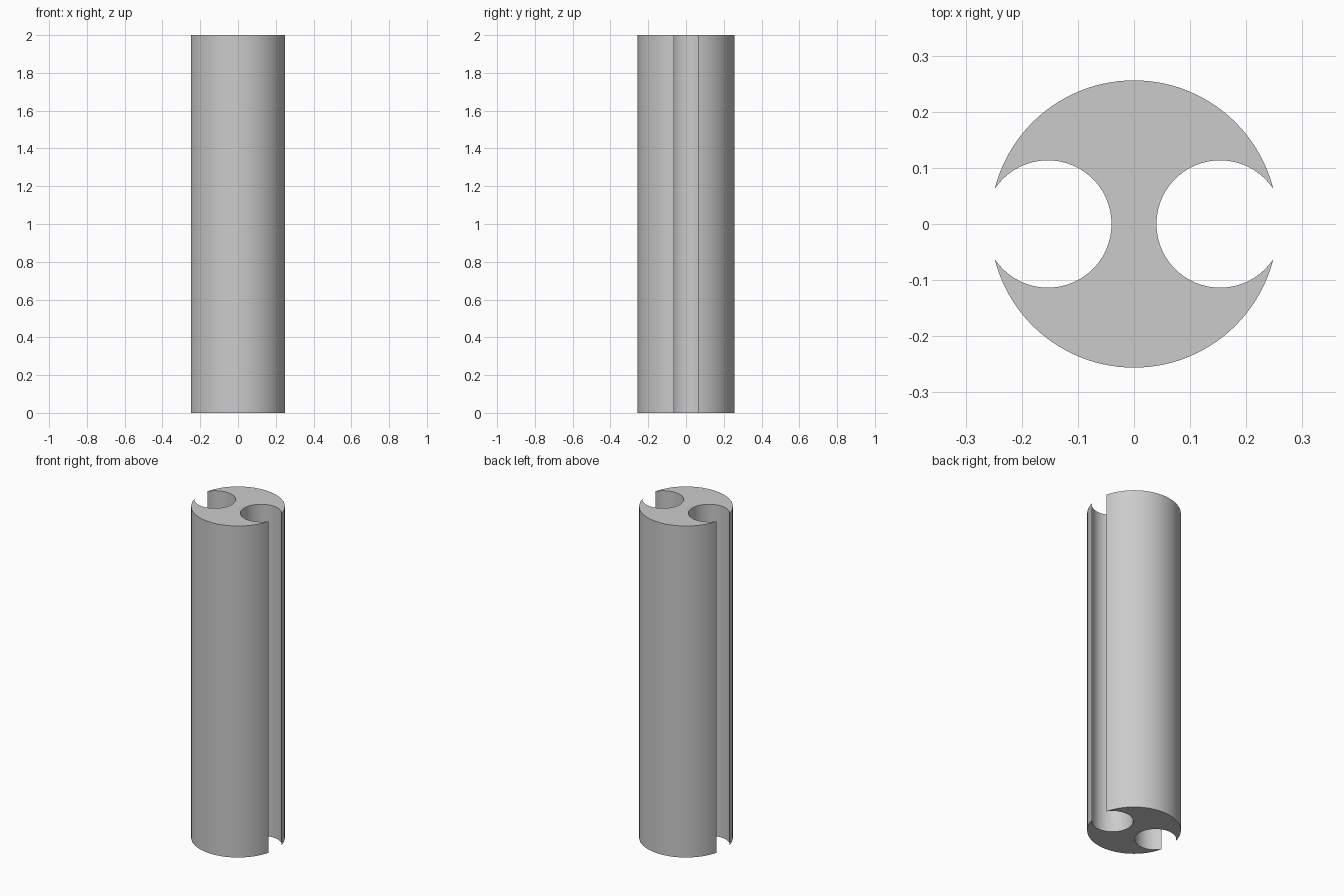
import bpy, bmesh, math

if "Cube" in bpy.data.objects:
    bpy.data.objects.remove(bpy.data.objects["Cube"])

R = 0.256          # outer radius
GROOVE_R = 0.1135  # groove radius
GROOVE_X = 0.1535  # groove centre offset
HEIGHT = 2.0


def arc(cx, radius, start, end, steps):
    """Points along an arc centred on (cx, 0)."""
    pts = []
    for i in range(steps + 1):
        a = start + (end - start) * i / steps
        pts.append((cx + radius * math.cos(a), radius * math.sin(a)))
    return pts


# Sharp lips where the grooves break through the outer wall
lip_x = (R**2 - GROOVE_R**2 + GROOVE_X**2) / (2 * GROOVE_X)
lip_y = math.sqrt(R**2 - lip_x**2)
outer = math.atan2(lip_y, lip_x)
inner = math.atan2(lip_y, lip_x - GROOVE_X)

# Half of the cross-section: back outer wall, then the left groove
half = arc(0, R, outer, math.pi - outer, 48)[:-1]
half += arc(-GROOVE_X, GROOVE_R, math.pi - inner, inner - math.pi, 48)[:-1]
profile = half + [(-x, -y) for x, y in half]

# Extrude the cross-section into the grooved rod
bm = bmesh.new()
base = bm.faces.new([bm.verts.new((x, y, 0)) for x, y in profile])
top = bmesh.ops.extrude_face_region(bm, geom=[base], use_keep_orig=True)
bmesh.ops.translate(bm, vec=(0, 0, HEIGHT),
                    verts=[v for v in top["geom"] if isinstance(v, bmesh.types.BMVert)])
bmesh.ops.recalc_face_normals(bm, faces=bm.faces)
mesh = bpy.data.meshes.new("grooved_rod")
bm.to_mesh(mesh)
bm.free()

rod = bpy.data.objects.new("grooved_rod", mesh)
bpy.context.collection.objects.link(rod)

grey = bpy.data.materials.new("plain grey")
grey.diffuse_color = (0.6, 0.6, 0.6, 1)
grey.use_nodes = True
grey.node_tree.nodes["Principled BSDF"].inputs["Base Color"].default_value = grey.diffuse_color
mesh.materials.append(grey)

# Smooth walls, sharp lips and end caps
bpy.context.view_layer.objects.active = rod
rod.select_set(True)
bpy.ops.object.shade_smooth_by_angle(angle=math.radians(30))
